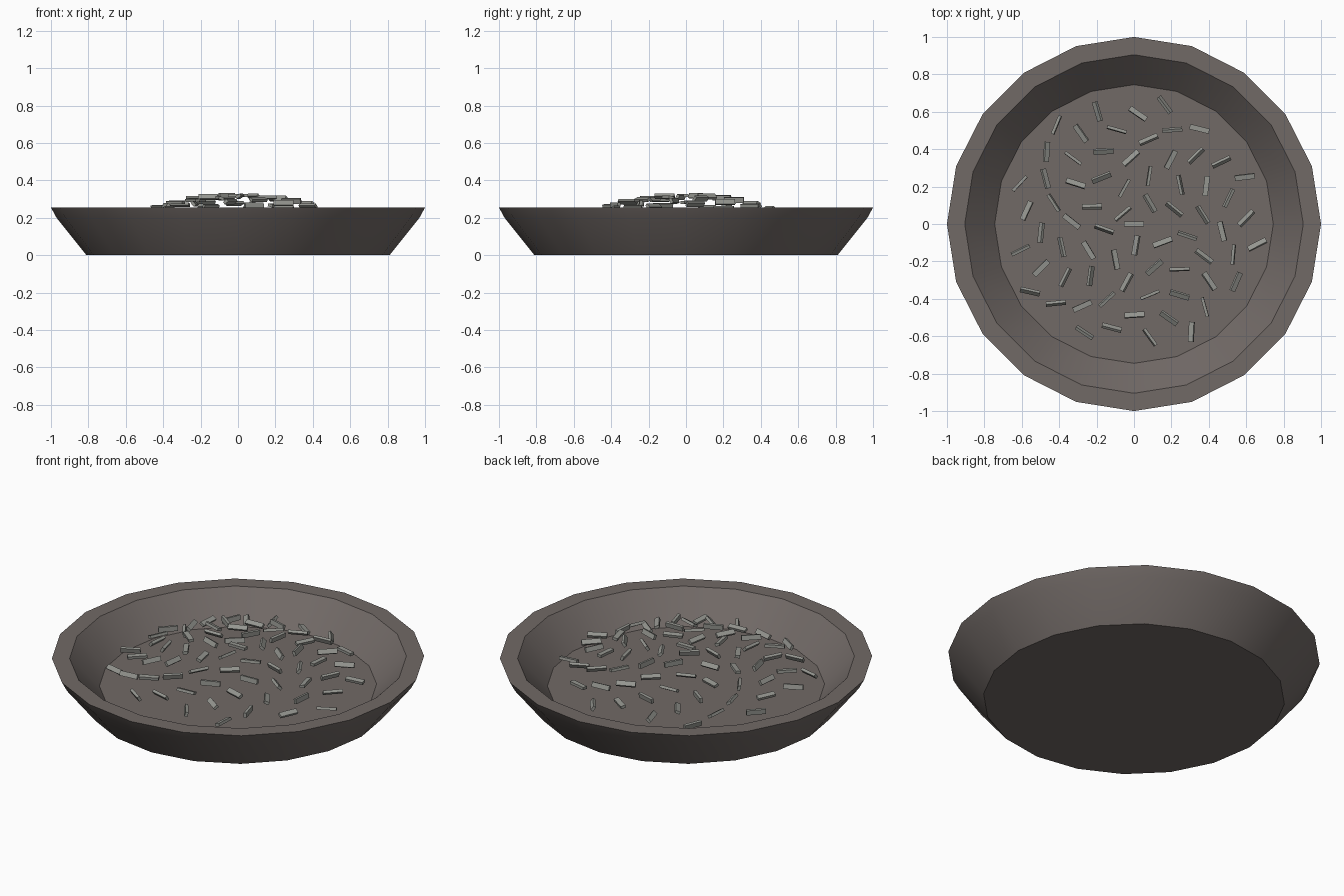
import bpy, bmesh, math
from mathutils import Matrix, Vector, Euler

if "Cube" in bpy.data.objects:
    bpy.data.objects.remove(bpy.data.objects["Cube"])


def material(name, rgb):
    m = bpy.data.materials.new(name)
    m.diffuse_color = (*rgb, 1)
    m.use_nodes = True
    m.node_tree.nodes["Principled BSDF"].inputs["Base Color"].default_value = m.diffuse_color
    return m


def finish(name, bm, mat):
    bmesh.ops.recalc_face_normals(bm, faces=bm.faces)
    me = bpy.data.meshes.new(name)
    bm.to_mesh(me)
    bm.free()
    me.materials.append(mat)
    ob = bpy.data.objects.new(name, me)
    bpy.context.collection.objects.link(ob)
    return ob


clay = material("brown_grey_clay", (0.165, 0.142, 0.133))
pale = material("pale_grey", (0.30, 0.305, 0.28))

# Bowl: one closed profile turned around z with 20 sides
SIDES = 20
profile = [(0.81, 0), (0.97, 0.2), (1.0, 0.255), (0.905, 0.255), (0.745, 0.09)]
bm = bmesh.new()
rings = [[bm.verts.new((r * math.cos(math.tau * k / SIDES), r * math.sin(math.tau * k / SIDES), z))
          for k in range(SIDES)] for r, z in profile]
for a, b in zip(rings, rings[1:]):
    for k in range(SIDES):
        n = (k + 1) % SIDES
        bm.faces.new((a[k], a[n], b[n], b[k]))
bm.faces.new(rings[0])    # underside
bm.faces.new(rings[-1])   # inner floor
bowl = finish("bowl", bm, clay)
bpy.context.view_layer.objects.active = bowl
bowl.select_set(True)
bpy.ops.object.shade_smooth_by_angle(angle=math.radians(30))

# Grains: small bars in a sunflower spiral, heaped into a low dome
bm = bmesh.new()
for i in range(70):
    r = 0.081 * math.sqrt(i)
    ang = i * math.radians(137.508)
    pos = Vector((r * math.cos(ang), r * math.sin(ang), 0.32 - 0.34 * r * r))
    turn = Euler((1.3 * i, 0, 0.7 * i)).to_matrix().to_4x4()
    size = Matrix.Diagonal((0.107, 0.028, 0.016, 1))
    bmesh.ops.create_cube(bm, size=1, matrix=Matrix.Translation(pos) @ turn @ size)
finish("grains", bm, pale)
